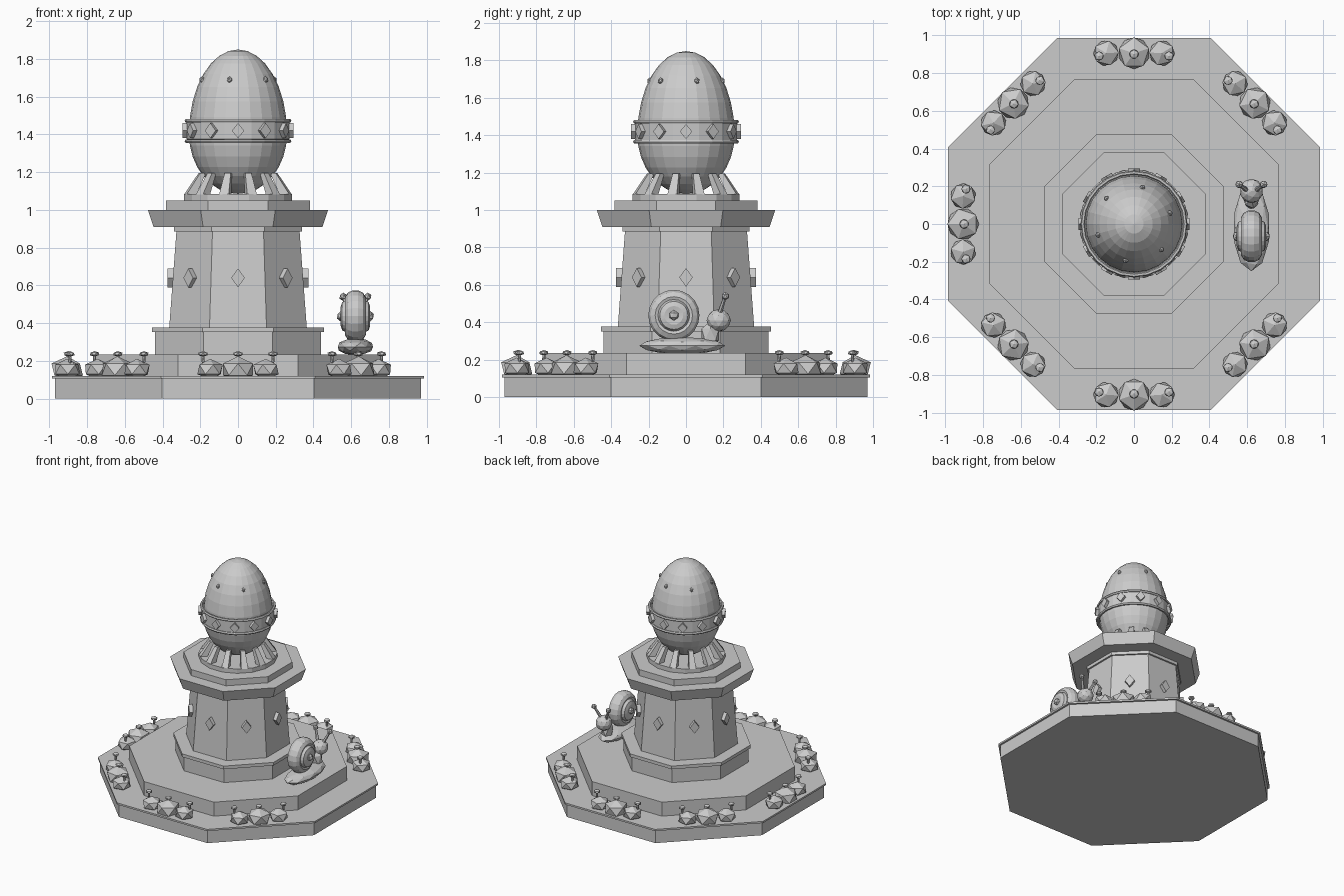
import bpy, bmesh, math
from mathutils import Vector, Matrix
from math import sin, cos, pi, radians

if "Cube" in bpy.data.objects:
    bpy.data.objects.remove(bpy.data.objects["Cube"])

stone = bpy.data.materials.new("stone_grey")
stone.diffuse_color = (0.6, 0.6, 0.6, 1)
stone.use_nodes = True
stone.node_tree.nodes["Principled BSDF"].inputs["Base Color"].default_value = stone.diffuse_color


def finish(name, bm):
    bmesh.ops.recalc_face_normals(bm, faces=bm.faces)
    me = bpy.data.meshes.new(name)
    bm.to_mesh(me)
    bm.free()
    me.materials.append(stone)
    ob = bpy.data.objects.new(name, me)
    bpy.context.collection.objects.link(ob)
    return ob


def lathe(name, profile, n, phase=0.0, matrix=None):
    """Turn a (radius, height) profile around z with n flat sides."""
    bm = bmesh.new()
    rings = []
    for r, z in profile:
        if r < 1e-4:
            rings.append([bm.verts.new((0, 0, z))] * n)
        else:
            rings.append([bm.verts.new((r * cos(phase + 2 * pi * i / n),
                                        r * sin(phase + 2 * pi * i / n), z)) for i in range(n)])
    for a, b in zip(rings, rings[1:]):
        for i in range(n):
            j = (i + 1) % n
            bm.faces.new(list(dict.fromkeys((a[i], a[j], b[j], b[i]))))
    for ring in (rings[0], rings[-1]):
        if ring[0] is not ring[1]:
            bm.faces.new(ring)
    if matrix:
        bm.transform(matrix)
    return finish(name, bm)


def octagon(name, profile):
    k = 1 / cos(pi / 8)
    return lathe(name, [(r * k, z) for r, z in profile], 8, pi / 8)


def blob(name, loc, size, sub=1, rot=0.0):
    bm = bmesh.new()
    bmesh.ops.create_icosphere(bm, subdivisions=sub, radius=1)
    bm.transform(Matrix.LocRotScale(Vector(loc), Matrix.Rotation(rot, 3, 'Z'), Vector(size)))
    return finish(name, bm)


def diamond(name, r, z, ang, w, h, depth, tilt=0.0):
    """Upright rhombus plate facing outwards at a given angle."""
    bm = bmesh.new()
    pts = ((w, 0), (0, h), (-w, 0), (0, -h))
    back = [bm.verts.new((-depth / 2, y, q)) for y, q in pts]
    front = [bm.verts.new((depth / 2, y, q)) for y, q in pts]
    bm.faces.new(back)
    bm.faces.new(front)
    for i in range(4):
        j = (i + 1) % 4
        bm.faces.new((back[i], back[j], front[j], front[i]))
    bm.transform(Matrix.Rotation(ang, 4, 'Z') @ Matrix.Translation((r, 0, z)) @ Matrix.Rotation(tilt, 4, 'Y'))
    return finish(name, bm)


def torus(name, R, r, z, n=24, m=6):
    bm = bmesh.new()
    g = [[bm.verts.new(((R + r * cos(2 * pi * j / m)) * cos(2 * pi * i / n),
                        (R + r * cos(2 * pi * j / m)) * sin(2 * pi * i / n),
                        z + r * sin(2 * pi * j / m))) for j in range(m)] for i in range(n)]
    for i in range(n):
        for j in range(m):
            bm.faces.new((g[i][j], g[(i + 1) % n][j], g[(i + 1) % n][(j + 1) % m], g[i][(j + 1) % m]))
    return finish(name, bm)


# Stepped base
octagon("base_slab", [(0.97, 0), (0.97, 0.108)])
octagon("base_lip", [(0.985, 0.106), (0.985, 0.12)])
octagon("middle_step", [(0.765, 0.115), (0.765, 0.235)])
octagon("plinth", [(0.44, 0.23), (0.44, 0.36)])
octagon("plinth_lip", [(0.455, 0.352), (0.455, 0.378)])

# Column and cornice
octagon("column", [(0.365, 0.37), (0.326, 0.89)])
octagon("column_collar", [(0.34, 0.885), (0.34, 0.915)])
octagon("cornice", [(0.447, 0.91), (0.477, 1.0)])
octagon("cornice_step", [(0.382, 0.995), (0.382, 1.05)])
lathe("egg_stand", [(0.292, 1.045), (0.292, 1.085)], 16, pi / 16)
for i in range(8):
    diamond("column_diamond", 0.358, 0.64, i * pi / 4, 0.036, 0.05, 0.03)

# Egg
egg = []
for i in range(17):
    t = -pi / 2 + pi * i / 16
    egg.append((0.26 * cos(t), 1.405 + (0.32 if t < 0 else 0.445) * sin(t)))
lathe("egg", egg, 24)

# Band around the egg with rings and diamonds
lathe("egg_band", [(0.25, 1.37), (0.272, 1.375), (0.272, 1.465), (0.25, 1.47)], 24)
for z in (1.365, 1.472):
    torus("band_ring", 0.272, 0.011, z)
for i in range(12):
    diamond("band_diamond", 0.282, 1.42, i * pi / 6, 0.033, 0.04, 0.024)

# Small studs on the upper egg
for i in range(6):
    a = radians(17 + 60 * i)
    blob("egg_stud", (0.198 * cos(a), 0.198 * sin(a), 1.69), (0.016, 0.016, 0.019), 1, a)

# Splayed feet holding the egg
for i in range(12):
    bm = bmesh.new()
    low = [bm.verts.new((x, y, 1.083)) for x, y in ((0.235, -0.026), (0.288, -0.026), (0.288, 0.026), (0.235, 0.026))]
    top = [bm.verts.new((x, y, 1.195)) for x, y in ((0.18, -0.017), (0.212, -0.017), (0.212, 0.017), (0.18, 0.017))]
    bm.faces.new(low)
    bm.faces.new(top)
    for k in range(4):
        bm.faces.new((low[k], low[(k + 1) % 4], top[(k + 1) % 4], top[k]))
    bm.transform(Matrix.Rotation(radians(15 + 30 * i), 4, 'Z'))
    finish("egg_foot", bm)

# Bush clusters with flowers on every side except the snail's side
for i in range(1, 8):
    a = i * pi / 4
    out, side = Vector((cos(a), sin(a), 0)), Vector((-sin(a), cos(a), 0))
    for s, r in ((-1, 0.075), (0, 0.093), (1, 0.075)):
        p = out * 0.905 + side * (0.148 * s)
        blob("bush", (p.x, p.y, 0.155), (r, r, r * 0.75), 1, a + s)
        f = out * (0.89 if s else 0.9) + side * (0.185 * s)
        blob("flower", (f.x, f.y, 0.237), (0.027, 0.027, 0.015), 1, a)
        blob("flower_stem", (f.x, f.y, 0.21), (0.01, 0.01, 0.03), 1, a)

# Snail body
SX = 0.622
foot = blob("snail_foot", (SX, -0.02, 0.275), (0.098, 0.23, 0.046), 2)
for v in foot.data.vertices:
    v.co.z = max(v.co.z, 0.234)
blob("snail_neck", (SX, 0.13, 0.335), (0.045, 0.055, 0.07))
blob("snail_head", (SX, 0.175, 0.41), (0.062, 0.065, 0.06), 2)

# Snail shell: stepped disc on its side, with a knob at each centre
lying = Matrix.Translation((SX, -0.065, 0.437)) @ Matrix.Rotation(pi / 2, 4, 'Y')
half = [(0.0, 0.07), (0.05, 0.078), (0.075, 0.07), (0.085, 0.05), (0.1, 0.055), (0.125, 0.04), (0.137, 0.014)]
lathe("snail_shell", [(r, -h) for r, h in half] + [(r, h) for r, h in reversed(half)], 20, 0, lying)
for s in (-1, 1):
    blob("shell_knob", (SX + s * 0.078, -0.065, 0.437), (0.022, 0.028, 0.028))
    # Eye stalks and eyes
    start, end = Vector((SX + s * 0.025, 0.18, 0.45)), Vector((SX + s * 0.065, 0.21, 0.54))
    d = end - start
    lathe("eye_stalk", [(0.013, 0), (0.009, d.length)], 6, 0,
          Matrix.Translation(start) @ d.to_track_quat('Z', 'Y').to_matrix().to_4x4())
    blob("snail_eye", end, (0.022, 0.022, 0.022))
